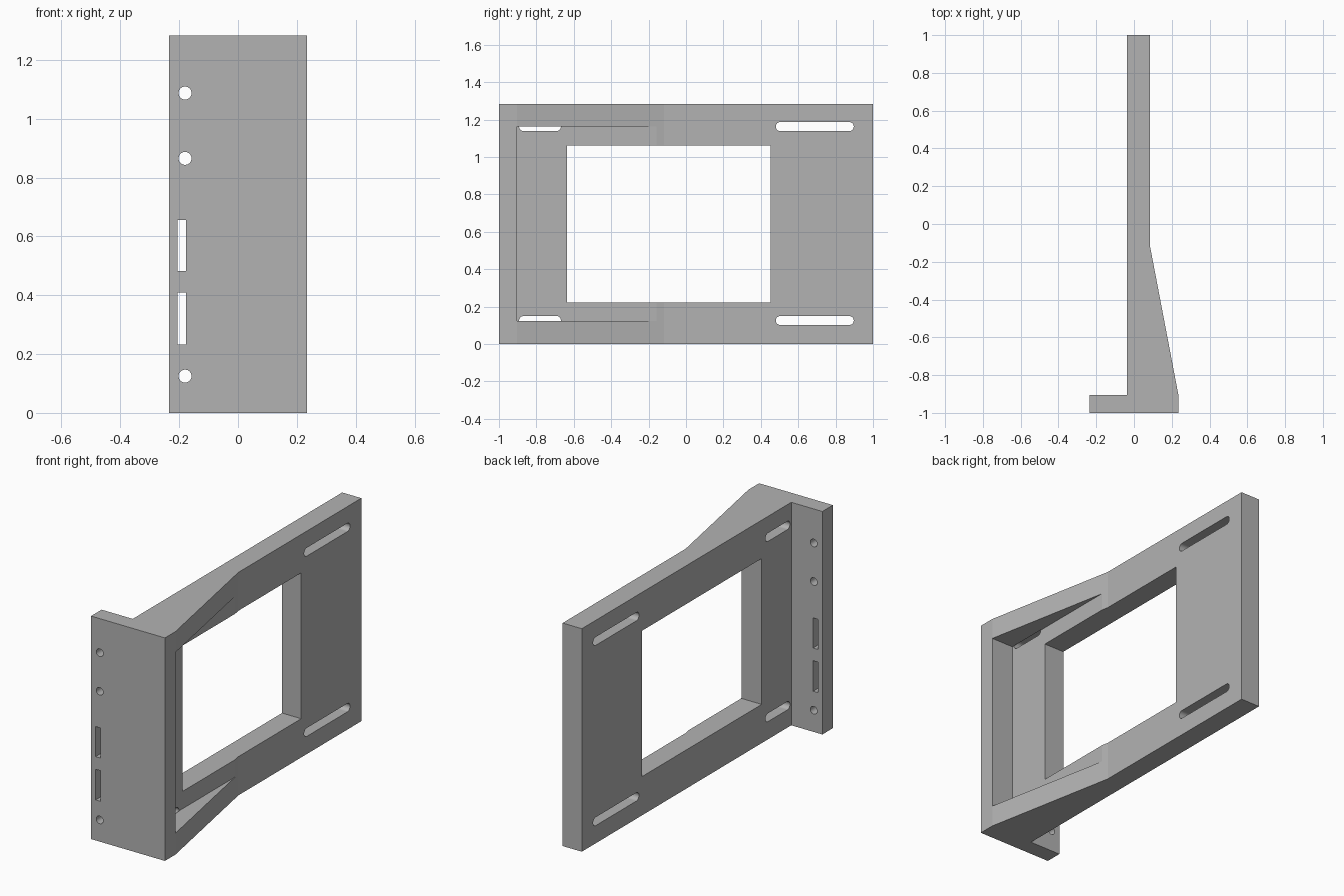
import bpy
import bmesh
from math import cos, sin, pi, radians
from mathutils import Vector

if "Cube" in bpy.data.objects:
    bpy.data.objects.remove(bpy.data.objects["Cube"], do_unlink=True)

HEIGHT = 1.283
FLANGE_BACK = -0.904
POCKET_FLOOR = 0.0925

grey = bpy.data.materials.new("plain grey")
grey.use_nodes = True
colour = (0.45, 0.45, 0.45, 1)
grey.diffuse_color = colour
grey.node_tree.nodes["Principled BSDF"].inputs["Base Color"].default_value = colour


def prism(name, outline, depth):
    """Extrude a closed loop of 3D points along the depth vector."""
    bm = bmesh.new()
    face = bm.faces.new([bm.verts.new(p) for p in outline])
    moved = bmesh.ops.extrude_face_region(bm, geom=[face])["geom"]
    verts = [v for v in moved if isinstance(v, bmesh.types.BMVert)]
    bmesh.ops.translate(bm, verts=verts, vec=Vector(depth))
    bmesh.ops.recalc_face_normals(bm, faces=bm.faces[:])
    mesh = bpy.data.meshes.new(name)
    bm.to_mesh(mesh)
    bm.free()
    mesh.materials.append(grey)
    obj = bpy.data.objects.new(name, mesh)
    bpy.context.collection.objects.link(obj)
    return obj


def box(name, x0, x1, y0, y1, z0, z1):
    loop = [(x0, y0, z0), (x1, y0, z0), (x1, y1, z0), (x0, y1, z0)]
    return prism(name, loop, (0, 0, z1 - z0))


def cut(body, cutter):
    """Subtract the cutter from the body, then discard the cutter."""
    cutter.hide_render = True
    mod = body.modifiers.new(cutter.name, "BOOLEAN")
    mod.operation = "DIFFERENCE"
    mod.solver = "EXACT"
    mod.object = cutter
    bpy.context.view_layer.objects.active = body
    bpy.ops.object.modifier_apply(modifier=mod.name)
    bpy.data.objects.remove(cutter, do_unlink=True)


def slot(name, y0, y1, z, x1, r=0.024, steps=32):
    """Round-ended slot through the plate, running along y."""
    loop = []
    for centre, start in ((y1 - r, -pi / 2), (y0 + r, pi / 2)):
        for i in range(steps + 1):
            a = start + pi * i / steps
            loop.append((-0.1, centre + r * cos(a), z + r * sin(a)))
    return prism(name, loop, (x1 + 0.1, 0, 0))


def round_hole(name, x, z, r=0.022, steps=64):
    """Round hole through the flange, running along y."""
    loop = [(x + r * cos(2 * pi * i / steps), -1.1, z + r * sin(2 * pi * i / steps))
            for i in range(steps)]
    return prism(name, loop, (0, 0.3, 0))


# Plate, flange and tapered gussets share one plan profile
profile = [(-0.235, -1), (0.235, -1), (0.235, FLANGE_BACK), (0.085, -0.118),
           (0.085, 1), (-0.037, 1), (-0.037, FLANGE_BACK), (-0.235, FLANGE_BACK)]
bracket = prism("mounting_bracket", [(x, y, 0) for x, y in profile], (0, 0, HEIGHT))

# Pocket between the gussets, then the large window
cut(bracket, box("pocket", POCKET_FLOOR, 0.4, FLANGE_BACK, -0.1, 0.123, 1.163))
cut(bracket, box("window", -0.3, 0.3, -0.635, 0.453, 0.223, 1.062))

# Adjustment slots; the front pair stops against the gussets
for z in (0.126, 1.163):
    cut(bracket, slot("rear_slot", 0.48, 0.897, z, 0.3))
    cut(bracket, slot("front_slot", -0.892, -0.669, z, POCKET_FLOOR + 0.0015))

# Flange holes and rectangular slots
for z in (0.125, 0.865, 1.087):
    cut(bracket, round_hole("flange_hole", -0.18, z))
for z0, z1 in ((0.233, 0.409), (0.482, 0.655)):
    cut(bracket, box("flange_slot", -0.206, -0.176, -1.1, -0.8, z0, z1))

# Smooth only the curved hole walls
bpy.ops.object.select_all(action="DESELECT")
bracket.select_set(True)
bpy.context.view_layer.objects.active = bracket
bpy.ops.object.shade_smooth_by_angle(angle=radians(8))
